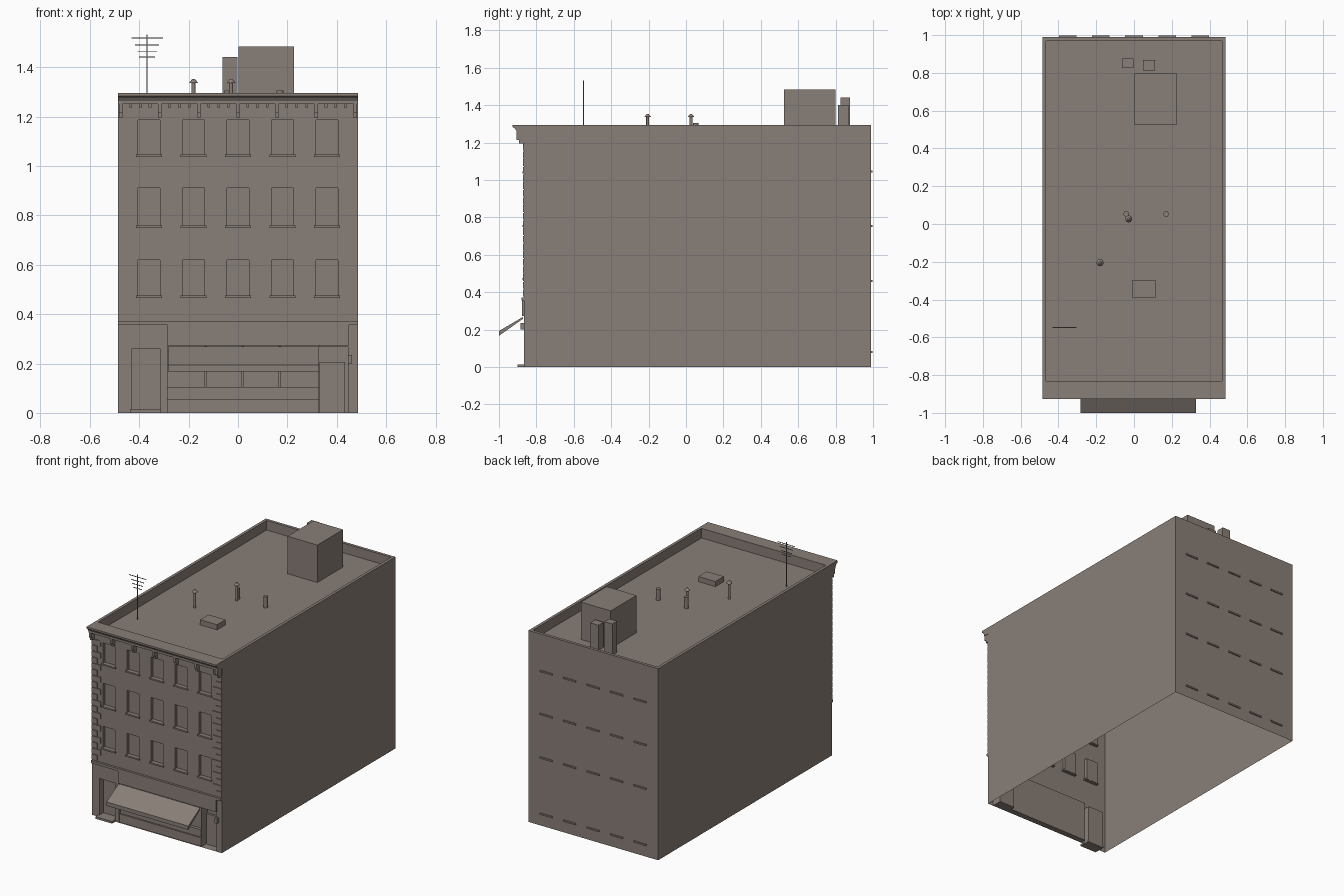
import bpy, bmesh, math
from mathutils import Vector

if "Cube" in bpy.data.objects:
    bpy.data.objects.remove(bpy.data.objects["Cube"])

stone = bpy.data.materials.new("warm grey stone")
stone.diffuse_color = (0.25, 0.21, 0.185, 1)
stone.use_nodes = True
stone.node_tree.nodes["Principled BSDF"].inputs["Base Color"].default_value = stone.diffuse_color

W, FRONT, BACK, TOP, ROOF = 0.485, -0.865, 0.99, 1.295, 1.23


def finish(name, bm):
    mesh = bpy.data.meshes.new(name)
    bm.to_mesh(mesh)
    bm.free()
    mesh.materials.append(stone)
    ob = bpy.data.objects.new(name, mesh)
    bpy.context.collection.objects.link(ob)
    return ob


def quad(bm, pts, normal):
    pts = [Vector(p) for p in pts]
    if (pts[1] - pts[0]).cross(pts[2] - pts[1]).dot(Vector(normal)) < 0:
        pts.reverse()
    bm.faces.new([bm.verts.new(p) for p in pts])


def add_box(bm, x0, x1, y0, y1, z0, z1):
    vs = bmesh.ops.create_cube(bm, size=1)["verts"]
    for v in vs:
        v.co = ((x0 + x1) / 2 + v.co.x * (x1 - x0),
                (y0 + y1) / 2 + v.co.y * (y1 - y0),
                (z0 + z1) / 2 + v.co.z * (z1 - z0))


def boxes(name, items):
    bm = bmesh.new()
    for b in items:
        add_box(bm, *b)
    return finish(name, bm)


def extrude_profile(name, profile, x0, x1):
    """Closed (y, z) profile swept along x."""
    bm = bmesh.new()
    face = bm.faces.new([bm.verts.new((x0, y, z)) for y, z in profile])
    new = bmesh.ops.extrude_face_region(bm, geom=[face])["geom"]
    bmesh.ops.translate(bm, vec=(x1 - x0, 0, 0),
                        verts=[g for g in new if isinstance(g, bmesh.types.BMVert)])
    bmesh.ops.recalc_face_normals(bm, faces=bm.faces)
    return finish(name, bm)


def cylinders(name, items, sides=10):
    """Each item: x, y, bottom, top, bottom radius, top radius."""
    bm = bmesh.new()
    for x, y, z0, z1, r0, r1 in items:
        vs = bmesh.ops.create_cone(bm, cap_ends=True, segments=sides, radius1=r0,
                                   radius2=r1, depth=z1 - z0)["verts"]
        bmesh.ops.translate(bm, verts=vs, vec=(x, y, (z0 + z1) / 2))
    ob = finish(name, bm)
    bpy.context.view_layer.objects.active = ob
    ob.select_set(True)
    bpy.ops.object.shade_smooth_by_angle(angle=math.radians(40))
    ob.select_set(False)


# Side and back walls, parapet and roof, open underneath
IX, IY0, IY1 = 0.465, -0.83, 0.97
bm = bmesh.new()
for s in (-1, 1):
    quad(bm, [(s * W, FRONT, 0), (s * W, BACK, 0), (s * W, BACK, TOP), (s * W, FRONT, TOP)], (s, 0, 0))
    quad(bm, [(s * IX, IY0, ROOF), (s * IX, IY1, ROOF), (s * IX, IY1, TOP), (s * IX, IY0, TOP)], (-s, 0, 0))
    quad(bm, [(s * W, FRONT, TOP), (s * W, BACK, TOP), (s * IX, IY1, TOP), (s * IX, IY0, TOP)], (0, 0, 1))
for yo, yi, n in ((FRONT, IY0, 1), (BACK, IY1, -1)):
    quad(bm, [(-IX, yi, ROOF), (IX, yi, ROOF), (IX, yi, TOP), (-IX, yi, TOP)], (0, n, 0))
    quad(bm, [(-W, yo, TOP), (W, yo, TOP), (IX, yi, TOP), (-IX, yi, TOP)], (0, 0, 1))
quad(bm, [(-W, BACK, 0), (W, BACK, 0), (W, BACK, TOP), (-W, BACK, TOP)], (0, 1, 0))
quad(bm, [(-IX, IY0, ROOF), (IX, IY0, ROOF), (IX, IY1, ROOF), (-IX, IY1, ROOF)], (0, 0, 1))
finish("walls_and_roof", bm)

# Front wall: a sheet with recessed pockets for windows, doors and shop front
COLS = [-0.36, -0.18, 0, 0.18, 0.36]
ROWS = [(0.47, 0.62), (0.753, 0.911), (1.04, 1.187)]
pockets = [(x - 0.045, x + 0.045, a, b, 0.022) for x in COLS for a, b in ROWS]
pockets += [(-0.43, -0.315, 0.0, 0.26, 0.04),
            (-0.285, 0.328, 0.0, 0.272, 0.04),
            (0.328, 0.445, 0.0, 0.267, 0.07)]
xs = sorted({-W, W} | {v for p in pockets for v in p[:2]})
zs = sorted({0, TOP} | {v for p in pockets for v in p[2:4]})
bm = bmesh.new()
for x0, x1 in zip(xs, xs[1:]):
    for z0, z1 in zip(zs, zs[1:]):
        cx, cz = (x0 + x1) / 2, (z0 + z1) / 2
        if not any(a < cx < b and c < cz < d for a, b, c, d, _ in pockets):
            quad(bm, [(x0, FRONT, z0), (x1, FRONT, z0), (x1, FRONT, z1), (x0, FRONT, z1)], (0, -1, 0))
for a, b, c, d, depth in pockets:
    y = FRONT + depth
    quad(bm, [(a, y, c), (b, y, c), (b, y, d), (a, y, d)], (0, -1, 0))
    for x, n in ((a, 1), (b, -1)):
        quad(bm, [(x, FRONT, c), (x, y, c), (x, y, d), (x, FRONT, d)], (n, 0, 0))
    for z, n in ((c, 1), (d, -1)):
        quad(bm, [(a, FRONT, z), (b, FRONT, z), (b, y, z), (a, y, z)], (0, 0, n))
bmesh.ops.remove_doubles(bm, verts=bm.verts, dist=1e-5)
bmesh.ops.dissolve_limit(bm, angle_limit=0.01, verts=bm.verts, edges=bm.edges)
finish("front_wall", bm)

# Window sills, front and back
boxes("front_sills", [(x - 0.053, x + 0.053, FRONT - 0.009, FRONT + 0.02, a - 0.004, a + 0.006)
                      for x in COLS for a, _ in ROWS])
boxes("back_sills", [(0.975 * x - 0.047, 0.975 * x + 0.047, BACK - 0.005, BACK + 0.007, z - 0.005, z + 0.005)
                     for x in COLS for z in (0.08, 0.46, 0.755, 1.045)])

# Corner quoins with alternating widths
quoins = []
for s in (-1, 1):
    for i in range(20):
        w = 0.065 if i % 2 else 0.04
        z = 0.378 + i * 0.041
        x0, x1 = sorted((s * W, s * (W - w)))
        quoins.append((x0, x1, FRONT - 0.006, FRONT, z, z + 0.037))
boxes("quoins", quoins)

# Cornice, frieze, brackets and dentils
extrude_profile("cornice", [(FRONT + 0.01, TOP), (-0.927, TOP), (-0.927, 1.283), (-0.915, 1.275),
                            (-0.907, 1.263), (-0.907, 1.25), (FRONT + 0.01, 1.25)], -W, W)
boxes("frieze", [(-0.425, 0.425, FRONT - 0.006, FRONT, 1.187, 1.25)])
brackets, dentils = [], []
for i in range(7):
    x = -0.474 + i * 0.158
    brackets += [(x - 0.007, x + 0.007, -0.905, FRONT, 1.215, 1.25),
                 (x - 0.007, x + 0.007, -0.893, FRONT, 1.195, 1.215)]
    if i < 6:
        dentils += [(x + k * 0.0395 - 0.006, x + k * 0.0395 + 0.006, -0.885, FRONT, 1.237, 1.25)
                    for k in (1, 2, 3)]
boxes("brackets", brackets)
boxes("dentils", dentils)

# Shop front: string course, sign board, bulkhead, mullions, doors, step and wall lamp
boxes("string_course", [(-W, W, -0.88, FRONT, 0.356, 0.373)])
boxes("sign_board", [(-0.285, 0.45, -0.876, FRONT, 0.272, 0.356)])
boxes("bulkhead", [(-0.285, 0.328, FRONT + 0.008, FRONT + 0.04, 0, 0.057),
                   (-0.285, 0.328, FRONT + 0.018, FRONT + 0.04, 0.057, 0.105)])
boxes("shop_mullions", [(x - 0.005, x + 0.005, FRONT + 0.025, FRONT + 0.04, 0.105, 0.27)
                        for x in (-0.13, 0.02, 0.17)])
boxes("shop_door", [(0.33, 0.433, FRONT + 0.055, FRONT + 0.07, 0, 0.206)])
boxes("door_step", [(-0.437, -0.312, -0.9, FRONT + 0.04, 0, 0.014)])
boxes("wall_lamp", [(0.445, 0.462, -0.885, FRONT, 0.2, 0.235)])
extrude_profile("awning", [(-0.872, 0.268), (-1.0, 0.193), (-1.0, 0.167), (-0.872, 0.258)], -0.283, 0.328)

# Rooftop structures
boxes("stair_box", [(0.003, 0.226, 0.525, 0.8, ROOF, 1.483)])
boxes("chimneys", [(-0.063, -0.002, 0.825, 0.876, ROOF, 1.441),
                   (0.047, 0.11, 0.813, 0.868, ROOF, 1.4)])
boxes("roof_hatch", [(-0.01, 0.117, -0.39, -0.3, ROOF, 1.265)])
cylinders("pipes", [(x, 0.053, ROOF, 1.305, 0.015, 0.015) for x in (-0.04, 0.17)])
vents = []
for x, y in ((-0.18, -0.205), (-0.028, 0.027)):
    vents += [(x, y, ROOF, 1.34, 0.008, 0.008), (x, y, 1.336, 1.352, 0.019, 0.006)]
cylinders("mushroom_vents", vents)

# Aerial mast with crossbars
aerial = [(-0.37, -0.366, -0.55, -0.546, ROOF, 1.533)]
for z, h in ((1.518, 0.064), (1.49, 0.049), (1.465, 0.04), (1.441, 0.032)):
    aerial.append((-0.368 - h, -0.368 + h, -0.55, -0.546, z - 0.0015, z + 0.0015))
boxes("aerial", aerial)
